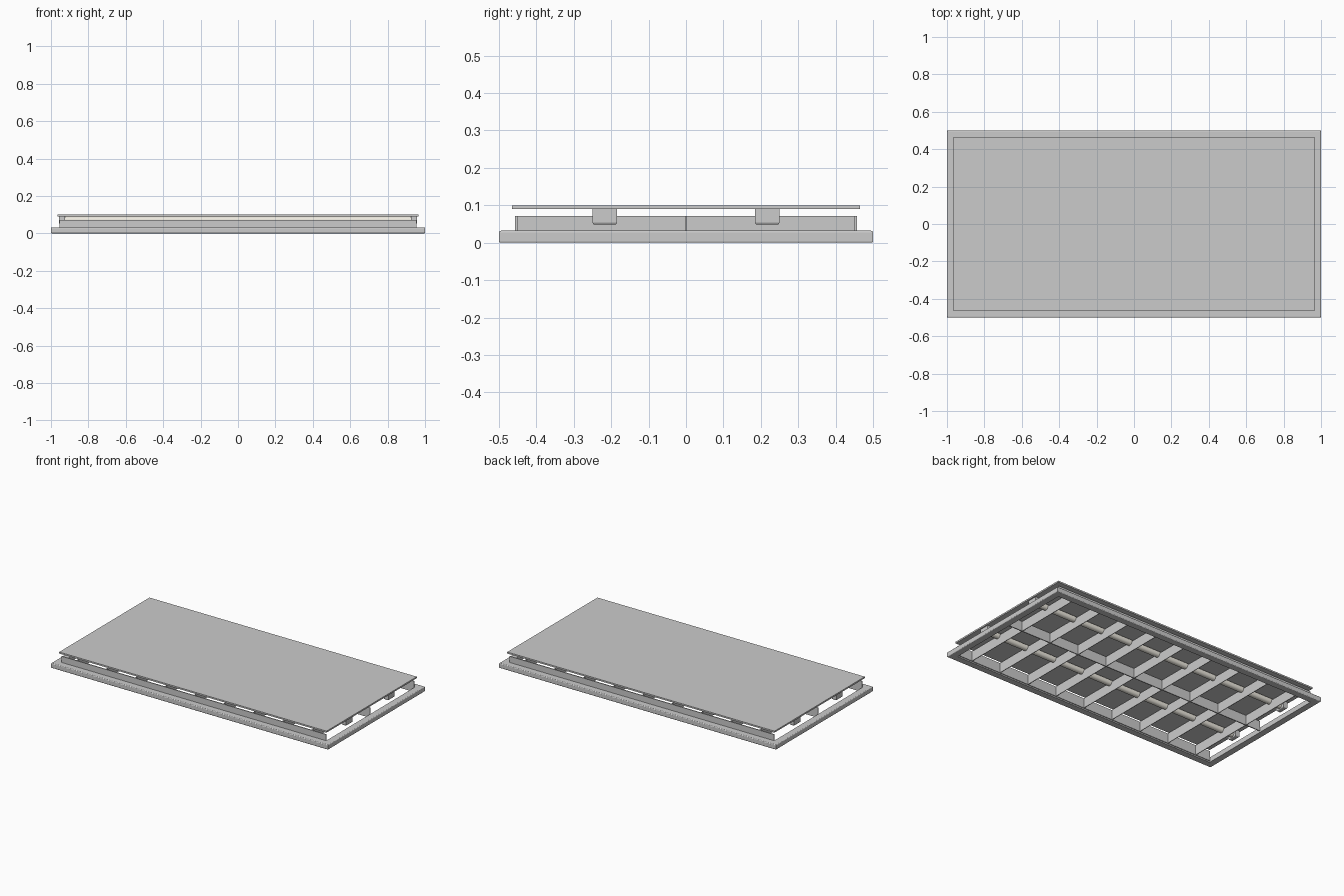
import bpy, bmesh, math

if "Cube" in bpy.data.objects:
    bpy.data.objects.remove(bpy.data.objects["Cube"])


def finish(bm, name):
    bmesh.ops.recalc_face_normals(bm, faces=bm.faces)
    me = bpy.data.meshes.new(name)
    bm.to_mesh(me)
    bm.free()
    ob = bpy.data.objects.new(name, me)
    bpy.context.collection.objects.link(ob)
    return ob


def box(name, x0, x1, y0, y1, z0, z1):
    bm = bmesh.new()
    bmesh.ops.create_cube(bm, size=1)
    for v in bm.verts:
        v.co.x = (x0 + x1) / 2 + v.co.x * (x1 - x0)
        v.co.y = (y0 + y1) / 2 + v.co.y * (y1 - y0)
        v.co.z = (z0 + z1) / 2 + v.co.z * (z1 - z0)
    return finish(bm, name)


# Frame: rounded-edge section swept around the rectangle (inset, height)
def frame(name, hx, hy, section):
    bm = bmesh.new()
    rings = []
    for d, z in section:
        rings.append([bm.verts.new((sx * (hx - d), sy * (hy - d), z))
                      for sx, sy in ((-1, -1), (1, -1), (1, 1), (-1, 1))])
    for i, a in enumerate(rings):
        b = rings[(i + 1) % len(rings)]
        for k in range(4):
            n = (k + 1) % 4
            bm.faces.new((a[k], a[n], b[n], b[k]))
    return finish(bm, name)


W, H, R = 0.044, 0.032, 0.005
section = []
for cx, cz, start in ((R, R, 270), (R, H - R, 180)):
    for i in range(4):
        a = math.radians(start - 30 * i)
        section.append((cx + R * math.cos(a), cz + R * math.sin(a)))
section += [(W, H), (W, 0)]
frame("frame", 1.0, 0.5, section)

# Top panel
box("top_panel", -0.965, 0.965, -0.465, 0.465, 0.09, 0.10)

# Louver: three long blades and evenly spaced cross blades
Z0, Z1, LX, LY = 0.008, 0.072, 0.955, 0.457
T = 0.003
for name, y in (("front", -LY + T), ("middle", 0), ("back", LY - T)):
    box("long_blade_" + name, -LX, LX, y - T, y + T, Z0, Z1)
COUNT = 9
pitch = 2 * LX / COUNT
for i in range(COUNT):
    x = (i - (COUNT - 1) / 2) * pitch
    box("cross_blade", x - 0.002, x + 0.002, -LY, LY, Z0, Z1)

# Lamp tubes and their end sockets
glow = bpy.data.materials.new("warm_white")
glow.diffuse_color = (0.85, 0.82, 0.74, 1)
glow.use_nodes = True
glow.node_tree.nodes["Principled BSDF"].inputs["Base Color"].default_value = glow.diffuse_color
for sy in (-1, 1):
    y = sy * 0.217
    bpy.ops.mesh.primitive_cylinder_add(vertices=24, radius=0.019, depth=1.86,
                                        location=(0, y, 0.071),
                                        rotation=(0, math.pi / 2, 0))
    tube = bpy.context.object
    tube.name = "lamp_tube"
    tube.data.materials.append(glow)
    bpy.ops.object.shade_smooth_by_angle()
    for sx in (-1, 1):
        x = sx * 0.94
        s = box("lamp_socket", x - 0.016, x + 0.016, y - 0.033, y + 0.033, 0.048, 0.091)
        bm = bmesh.new()
        bm.from_mesh(s.data)
        low = [e for e in bm.edges if all(v.co.z < 0.05 for v in e.verts)]
        bmesh.ops.bevel(bm, geom=low, offset=0.007, segments=3, profile=0.5,
                        affect='EDGES')
        bm.to_mesh(s.data)
        bm.free()
